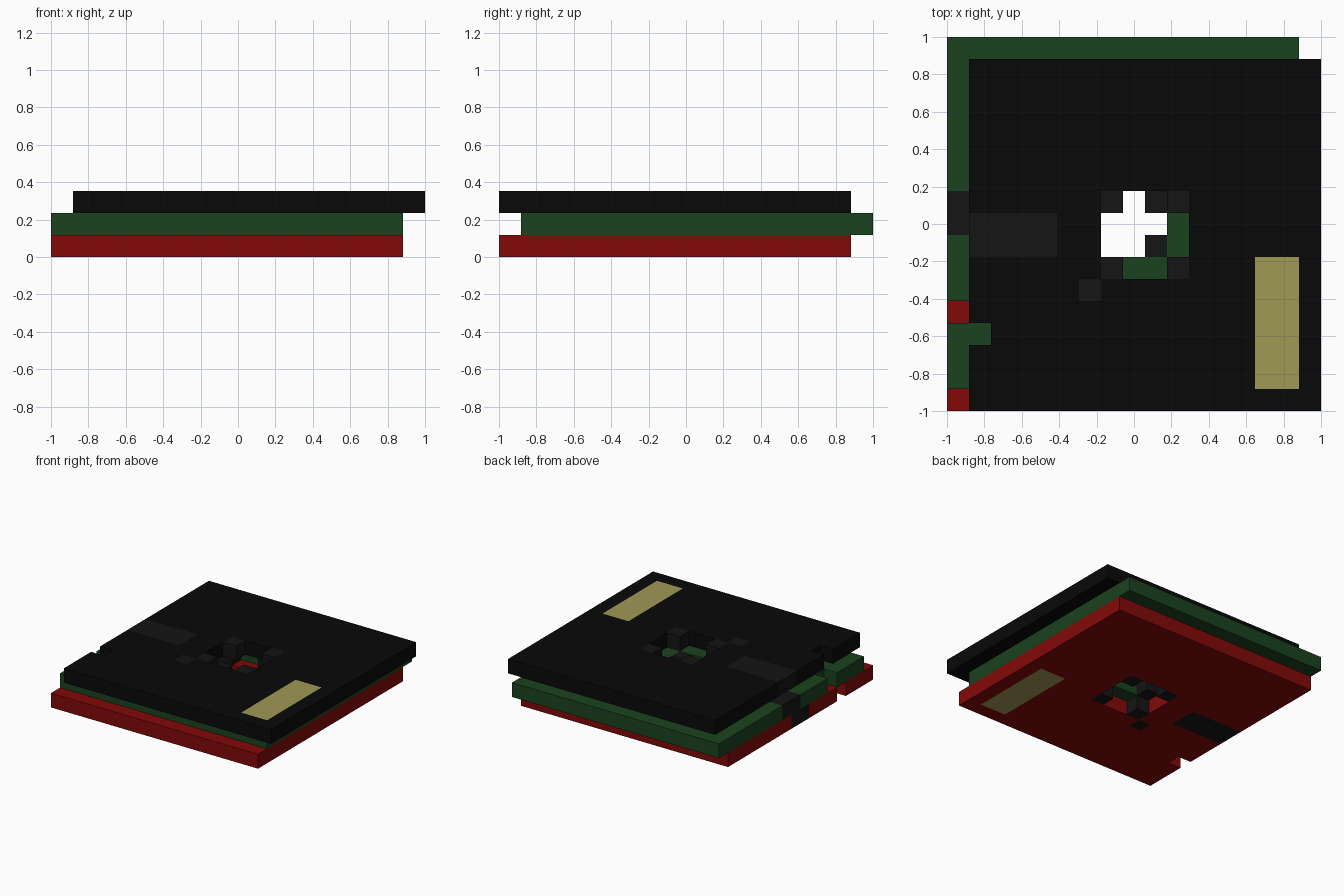
import bpy, bmesh

if "Cube" in bpy.data.objects:
    bpy.data.objects.remove(bpy.data.objects["Cube"])

C = 2 / 17  # edge of one cell; the stack covers 17 x 17 cells


def material(name, rgb):
    # 8-bit display colour to linear
    m = bpy.data.materials.new(name)
    m.diffuse_color = [(v / 255) ** 2.2 for v in rgb] + [1]
    m.use_nodes = True
    m.node_tree.nodes["Principled BSDF"].inputs["Base Color"].default_value = m.diffuse_color
    return m


def block(i0, i1, j0, j1):
    return {(i, j) for i in range(i0, i1) for j in range(j0, j1)}


def plate(name, cells, origin, layer, mat):
    """Extrude a set of grid cells into a one-layer-thick part."""
    bm = bmesh.new()
    for i, j in sorted(cells):
        x, y = -1 + (origin[0] + i) * C, -1 + (origin[1] + j) * C
        bm.faces.new([bm.verts.new((px, py, layer * C)) for px, py in
                      ((x, y), (x + C, y), (x + C, y + C), (x, y + C))])
    bmesh.ops.remove_doubles(bm, verts=bm.verts[:], dist=C / 100)
    ext = bmesh.ops.extrude_face_region(bm, geom=bm.faces[:], use_keep_orig=True)
    top = [v for v in ext["geom"] if isinstance(v, bmesh.types.BMVert)]
    bmesh.ops.translate(bm, verts=top, vec=(0, 0, C))
    bmesh.ops.recalc_face_normals(bm, faces=bm.faces[:])
    mesh = bpy.data.meshes.new(name)
    bm.to_mesh(mesh)
    bm.free()
    mesh.materials.append(mat)
    obj = bpy.data.objects.new(name, mesh)
    bpy.context.collection.objects.link(obj)
    return obj


# Cell layout shared by every disk (16 x 16 cells)
hub = block(6, 10, 6, 10)
hub_corners = {(i, j) for i in (6, 9) for j in (6, 9)}
index_mark = {(5, 5)}
slot = block(0, 4, 7, 9)
label = block(13, 15, 1, 7)
notch = {(0, 3)}
sleeve = block(0, 16, 0, 16) - hub - index_mark - slot - label - notch

dark = material("dark_grey", (27, 27, 27))
cream = material("label_yellow", (158, 152, 85))

# Three stacked disks, each shifted by one cell
disks = (("red", (130, 17, 17), (0, 0)),
         ("green", (32, 68, 36), (0, 1)),
         ("black", (17, 17, 17), (1, 0)))
for layer, (colour, rgb, origin) in enumerate(disks):
    plate(colour + "_sleeve", sleeve, origin, layer, material(colour, rgb))
    plate(colour + "_label", label, origin, layer, cream)
    plate(colour + "_read_slot", slot, origin, layer, dark)
    plate(colour + "_hub_ring", hub_corners, origin, layer, dark)
    plate(colour + "_index_mark", index_mark, origin, layer, dark)
